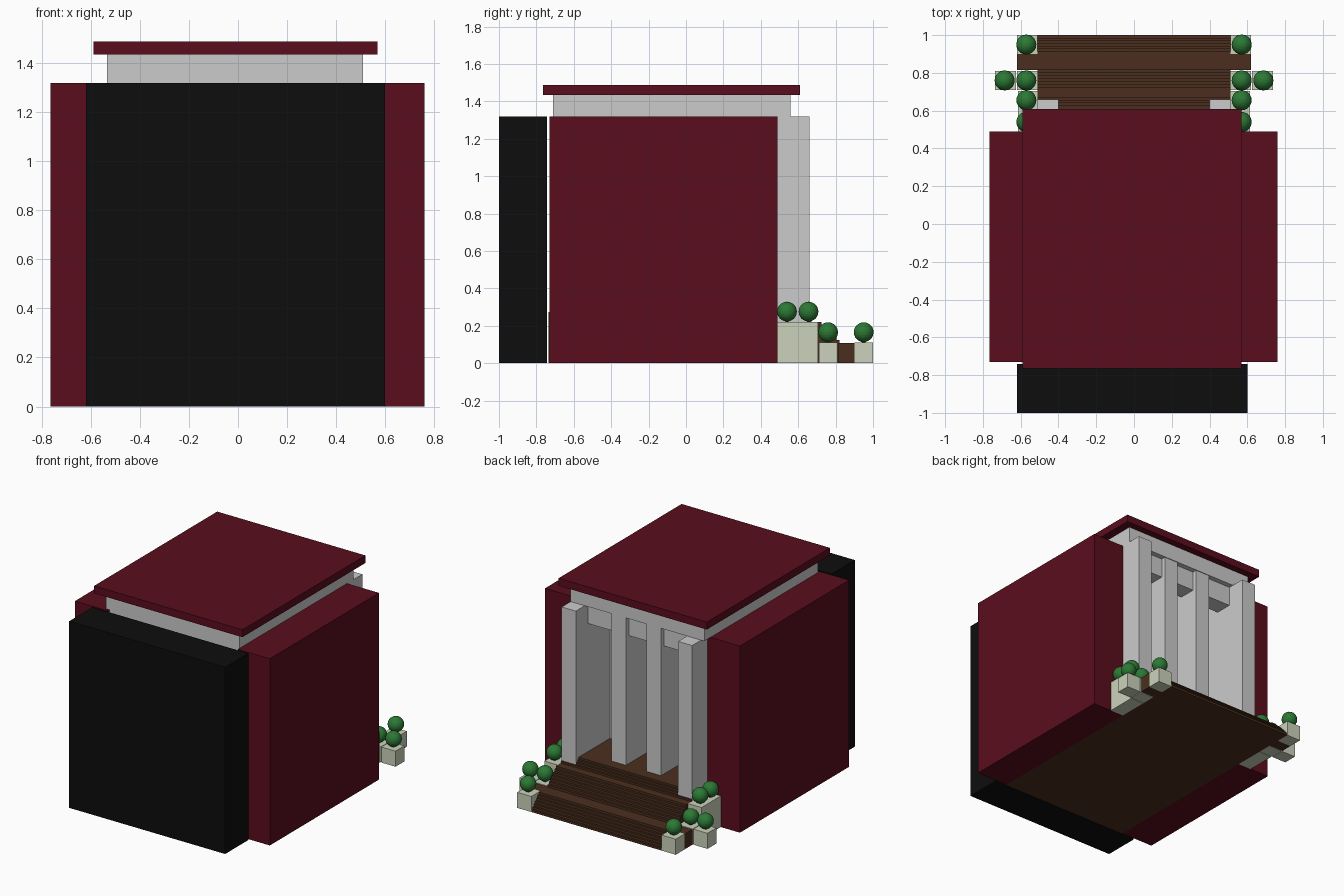
import bpy, bmesh

if "Cube" in bpy.data.objects:
    bpy.data.objects.remove(bpy.data.objects["Cube"])


def material(name, rgb):
    m = bpy.data.materials.new(name)
    m.diffuse_color = (*rgb, 1)
    m.use_nodes = True
    m.node_tree.nodes["Principled BSDF"].inputs["Base Color"].default_value = m.diffuse_color
    return m


RED = material("dark_red", (0.10, 0.004, 0.012))
BLACK = material("black", (0.004, 0.004, 0.004))
BROWN = material("brown", (0.07, 0.028, 0.013))
STONE = material("pale_stone", (0.60, 0.65, 0.50))
GREEN = material("leaf_green", (0.025, 0.19, 0.035))


def finish(name, bm, mat=None):
    bmesh.ops.recalc_face_normals(bm, faces=bm.faces)
    me = bpy.data.meshes.new(name)
    bm.to_mesh(me)
    bm.free()
    ob = bpy.data.objects.new(name, me)
    bpy.context.collection.objects.link(ob)
    if mat:
        me.materials.append(mat)
    return ob


def box(name, x, y, z, mat=None):
    bm = bmesh.new()
    bmesh.ops.create_cube(bm, size=1)
    for v in bm.verts:
        v.co = [r[0] if c < 0 else r[1] for c, r in zip(v.co, (x, y, z))]
    return finish(name, bm, mat)


# Main masses: front slab, two wings, inner core
box("front_block", (-0.62, 0.60), (-1.0, -0.742), (0, 1.32), BLACK)
for side, x in (("left", (-0.765, -0.51)), ("right", (0.51, 0.76))):
    box(side + "_wing", x, (-0.73, 0.49), (0, 1.32), RED)
box("inner_core", (-0.51, 0.51), (-0.71, 0.28), (0.275, 1.32))

# Roof slab on its entablature
box("entablature", (-0.535, 0.51), (-0.71, 0.56), (1.32, 1.435))
box("roof", (-0.59, 0.57), (-0.765, 0.61), (1.435, 1.488), RED)

# Portico: outer pillars stand forward, inner ones carry the entablature
for s in (-1, 1):
    box("outer_pillar", sorted((s * 0.40, s * 0.51)), (0.28, 0.66), (0.22, 1.32))
    box("inner_pillar", sorted((s * 0.137 - 0.056, s * 0.137 + 0.056)),
        (0.28, 0.555), (0.275, 1.32))
for x in ((-0.40, -0.193), (-0.081, 0.081), (0.193, 0.40)):
    box("lintel", x, (0.40, 0.523), (1.18, 1.32))

# Floor and staircase as one stepped profile
profile = [(-0.735, 0), (1.0, 0)]
for y0, y1, z0, z1, n in ((1.0, 0.90, 0.0, 0.108, 7),
                          (0.82, 0.71, 0.108, 0.22, 7),
                          (0.67, 0.615, 0.22, 0.275, 4)):
    for i in range(n):
        z = z0 + (z1 - z0) * (i + 1) / n
        ya = y0 + (y1 - y0) * i / n
        yb = y0 + (y1 - y0) * (i + 1) / n
        if (ya, z0) != (1.0, 0.0) and i == 0:
            profile.append((ya, z0))
        profile.append((ya, z))
        profile.append((yb, z))
profile.append((-0.735, 0.275))
clean = [p for i, p in enumerate(profile) if p != profile[i - 1]]
bm = bmesh.new()
face = bm.faces.new([bm.verts.new((-0.51, y, z)) for y, z in clean])
ext = bmesh.ops.extrude_face_region(bm, geom=[face])
bmesh.ops.translate(bm, vec=(1.02, 0, 0),
                    verts=[g for g in ext["geom"] if isinstance(g, bmesh.types.BMVert)])
finish("floor_and_stairs", bm, BROWN)
box("stair_landing", (-0.62, 0.62), (0.815, 0.90), (0, 0.108), BROWN)


# Clipped ball shrubs on short trunks
def shrub(x, y, z):
    box("shrub_trunk", (x - 0.009, x + 0.009), (y - 0.009, y + 0.009), (z, z + 0.03), BROWN)
    bm = bmesh.new()
    bmesh.ops.create_icosphere(bm, subdivisions=3, radius=0.053)
    bmesh.ops.translate(bm, vec=(x, y, z + 0.056), verts=bm.verts)
    finish("shrub_ball", bm, GREEN)


# Planters mirrored on both sides of the stairs
for s in (-1, 1):
    for x, y, h in (((0.51, 0.615), (0.49, 0.705), 0.22),
                    ((0.51, 0.62), (0.71, 0.81), 0.11),
                    ((0.625, 0.735), (0.71, 0.81), 0.11),
                    ((0.51, 0.62), (0.90, 1.0), 0.11)):
        box("planter", sorted((s * x[0], s * x[1])), y, (0, h), STONE)
    for x, y, z in ((0.57, 0.54, 0.22), (0.57, 0.655, 0.22), (0.57, 0.76, 0.11),
                    (0.685, 0.76, 0.11), (0.57, 0.95, 0.11)):
        shrub(s * x, y, z)
